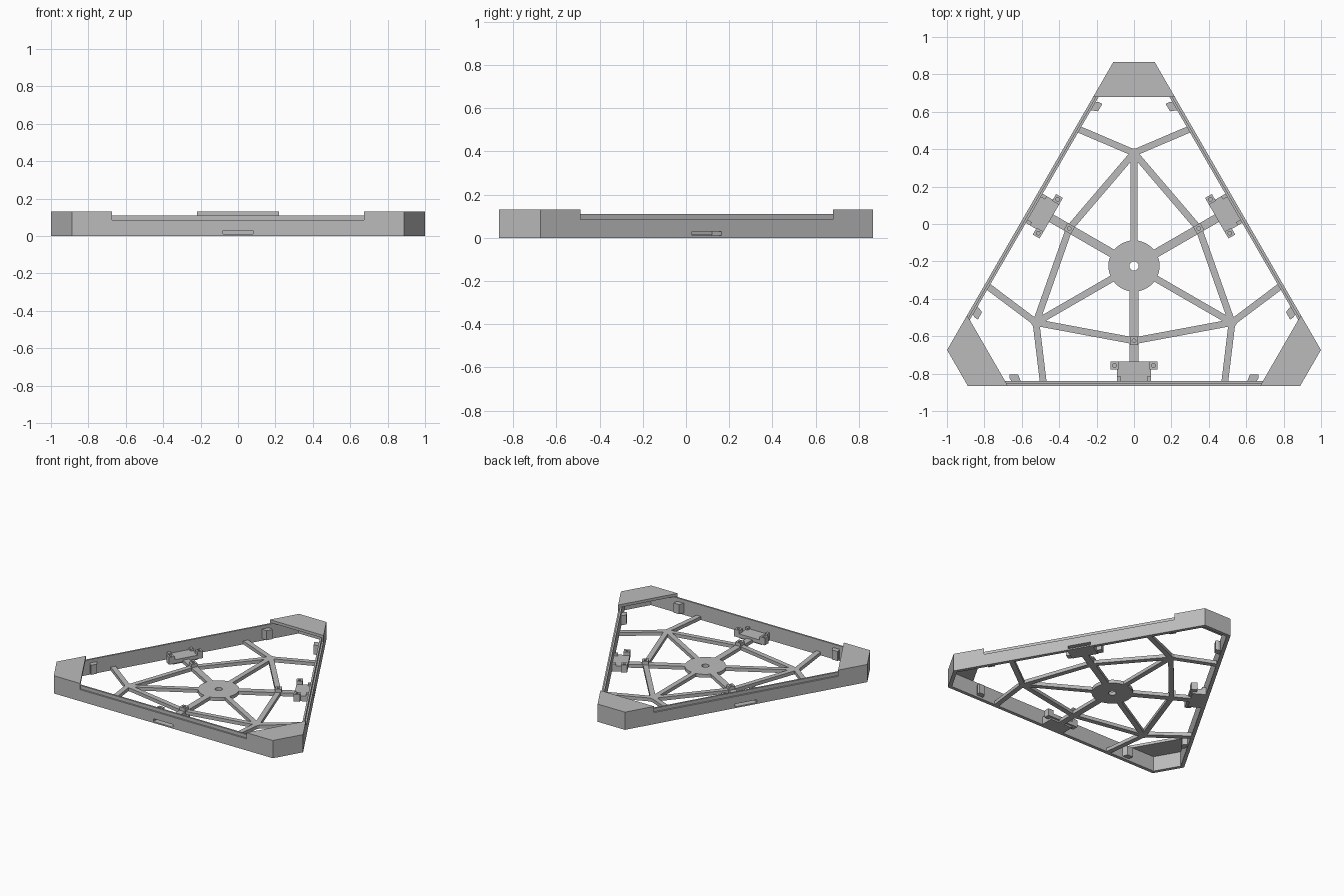
import bpy
import bmesh
from math import radians, sin, cos, tan, pi
from mathutils import Matrix, Vector

default = bpy.data.objects.get("Cube")
if default:
    bpy.data.objects.remove(default, do_unlink=True)

grey = bpy.data.materials.new("light grey")
grey.use_nodes = True
colour = (0.5, 0.5, 0.5, 1)
grey.diffuse_color = colour
grey.node_tree.nodes["Principled BSDF"].inputs["Base Color"].default_value = colour

CENTRE_Y = -0.2245
CORNER, APOTHEM = 1.09, 0.641      # centre to corner end face / to long wall
HALF_SHORT, HALF_LONG = 0.111, 0.8885
WALL, LIP = 0.025, 0.012           # wall thickness, outer step width
STEP, RIM, TOP, FLOOR = 0.085, 0.11, 0.13, 0.025
SLOPE = tan(radians(30))


def prism(name, points, z0, z1, turn=0):
    """Extrude a flat outline, rotated about the centre by turn * 120 degrees."""
    bm = bmesh.new()
    face = bm.faces.new([bm.verts.new((x, y, z0)) for x, y in points])
    up = bmesh.ops.extrude_face_region(bm, geom=[face])["geom"]
    moved = [v for v in up if isinstance(v, bmesh.types.BMVert)]
    bmesh.ops.translate(bm, verts=moved, vec=(0, 0, z1 - z0))
    bmesh.ops.recalc_face_normals(bm, faces=bm.faces)
    spin = Matrix.Rotation(radians(120 * turn), 4, 'Z')
    bm.transform(Matrix.Translation((0, CENTRE_Y, 0)) @ spin)
    mesh = bpy.data.meshes.new(name)
    bm.to_mesh(mesh)
    bm.free()
    mesh.materials.append(grey)
    obj = bpy.data.objects.new(name, mesh)
    bpy.context.collection.objects.link(obj)
    return obj


def box(name, x0, x1, y0, y1, z0, z1, turn=0):
    return prism(name, [(x0, y0), (x1, y0), (x1, y1), (x0, y1)], z0, z1, turn)


def bar(name, a, b, width, z1, turn=0):
    a, b = Vector(a), Vector(b)
    d = (b - a).normalized()
    side = Vector((-d.y, d.x)) * width / 2
    return prism(name, [a - side, b - side, b + side, a + side], 0, z1, turn)


def disc(x, y, radius, sides):
    return [(x + radius * cos(2 * pi * i / sides), y + radius * sin(2 * pi * i / sides))
            for i in range(sides)]


def cut(targets, cutter):
    """Subtract the cutter from each target and discard it."""
    for obj in targets:
        mod = obj.modifiers.new("cut", 'BOOLEAN')
        mod.operation = 'DIFFERENCE'
        mod.solver = 'EXACT'
        mod.object = cutter
        bpy.context.view_layer.objects.active = obj
        bpy.ops.object.modifier_apply(modifier=mod.name)
    bpy.data.objects.remove(cutter, do_unlink=True)


def wall(name, half, y, inward, near, far, z0, z1, turn):
    """Mitred wall strip between two inward offsets."""
    a, b = half - near * SLOPE, half - far * SLOPE
    ya, yb = y + inward * near, y + inward * far
    return prism(name, [(-a, ya), (a, ya), (b, yb), (-b, yb)], z0, z1, turn)


# Central hub with its bore
hub = prism("hub", disc(0, 0, 0.137, 40), 0, FLOOR)
cut([hub], prism("bore_cutter", disc(0, 0, 0.025, 24), -1, 1))

for k in range(3):
    # Perimeter walls with a stepped rim
    long_wall = wall("long_wall", HALF_LONG, -APOTHEM, 1, 0, WALL, 0, STEP, k)
    wall("wall_rim", HALF_LONG, -APOTHEM, 1, LIP, WALL, STEP, RIM, k)
    wall("end_wall", HALF_SHORT, CORNER, -1, 0, WALL, 0, STEP, k)

    # Raised corner cap, open underneath
    base = 0.9045
    spread = HALF_SHORT + (CORNER - base) * SLOPE
    outer = [(-spread, base), (-HALF_SHORT, CORNER), (HALF_SHORT, CORNER), (spread, base)]
    prism("corner_cap", outer, RIM, TOP, k)
    inset = WALL / cos(radians(30))
    short = HALF_SHORT - WALL * SLOPE
    inner = [(spread - inset, base), (short, CORNER - WALL),
             (-short, CORNER - WALL), (inset - spread, base)]
    prism("corner_skirt", outer + inner, STEP, RIM, k)

    # Spokes to the wall and to the corner node
    node, joint = (0, 0.605), (0, -0.4)
    bar("wall_spoke", (0, -0.1), (0, -0.53), 0.046, FLOOR, k)
    bar("corner_spoke", (0, 0.1), node, 0.036, FLOOR, k)
    prism("node_pad", disc(*node, 0.028, 6), 0, FLOOR, k)

    # Braces from the corner node to both walls and both wall spokes
    for s in (-1, 1):
        reach = 0.4 * cos(radians(30))
        bar("wall_brace", node, (s * 0.305, 0.735), 0.036, FLOOR, k)
        bar("joint_brace", node, (s * reach, 0.2), 0.036, FLOOR, k)

    # Screw post where the braces meet the wall spoke
    post = box("screw_post", -0.022, 0.022, -0.422, -0.378, 0, 0.05, k)
    cut([post], prism("post_cutter", disc(*joint, 0.01, 12), 0.01, 1, k))

    # Mid-wall bracket with cheeks and drilled ears
    block = box("bracket_block", -0.09, 0.09, -0.617, -0.525, 0, 0.04, k)
    box("bracket_bar", -0.125, 0.125, -0.552, -0.511, 0.012, 0.04, k)
    for s in (-1, 1):
        x0, x1 = sorted((s * 0.083, s * 0.125))
        ear = box("bracket_ear", x0, x1, -0.553, -0.511, 0.012, 0.065, k)
        cut([ear], prism("ear_cutter", disc(s * 0.104, -0.532, 0.01, 12), 0.02, 1, k))
        x0, x1 = sorted((s * 0.07, s * 0.09))
        box("bracket_cheek", x0, x1, -0.617, -0.59, 0.04, 0.055, k)

    # Slot through the wall into the bracket
    cut([long_wall, block],
        box("slot_cutter", -0.08, 0.08, -0.7, -0.545, 0.01, 0.03, k))

    # Clips on the wall beside each corner
    for s in (-1, 1):
        shape = [(0.605, -0.617), (0.62, -0.58), (0.665, -0.58),
                 (0.665, -0.6), (0.655, -0.617)]
        prism("wall_clip", [(s * x, y) for x, y in shape], 0.015, STEP, k)
